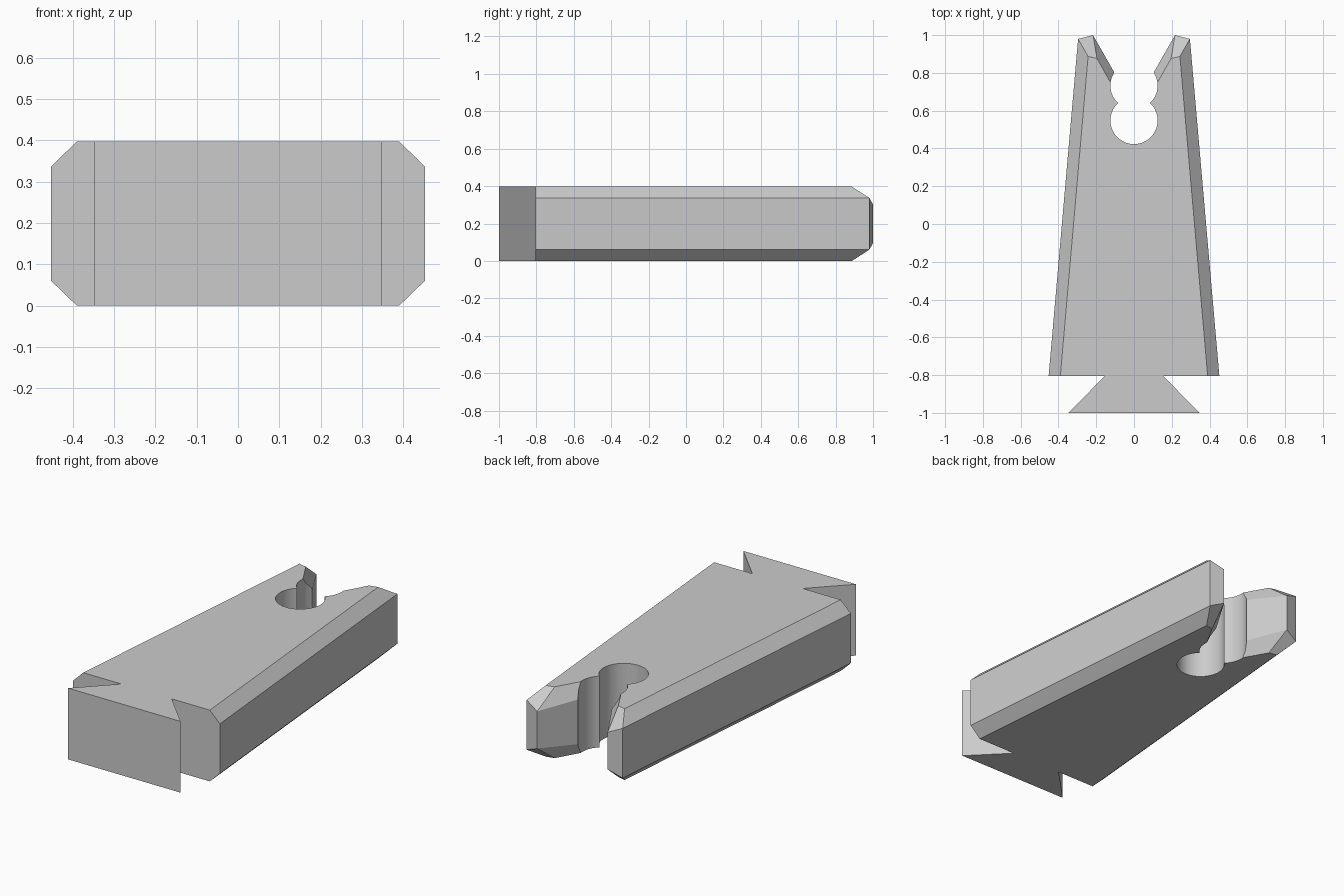
import bpy
import bmesh

default = bpy.data.objects.get("Cube")
if default:
    bpy.data.objects.remove(default, do_unlink=True)

HEIGHT = 0.397

grey = bpy.data.materials.new("plain grey")
grey.use_nodes = True
colour = (0.6, 0.6, 0.6, 1)
grey.diffuse_color = colour
grey.node_tree.nodes["Principled BSDF"].inputs["Base Color"].default_value = colour

# Half outline: widest point, capped point, depth of the chamfer
half = [
    ((0.347, -1.0), (0.347, -1.0), 0.06),       # dovetail foot
    ((0.155, -0.805), (0.155, -0.805), 0.06),   # dovetail neck
    ((0.452, -0.805), (0.39, -0.805), 0.06),    # front shoulder
    ((0.296, 0.98), (0.243, 0.887), 0.06),      # outer prong tip
    ((0.217, 1.0), (0.196, 0.876), 0.095),      # inner prong tip
]
notch = ((0, 0.619), (0, 0.53), 0.055)
mirrored = [((-w[0], w[1]), (-c[0], c[1]), d) for w, c, d in reversed(half)]
outline = half + [notch] + mirrored


def make_object(name, bm):
    bmesh.ops.recalc_face_normals(bm, faces=bm.faces)
    mesh = bpy.data.meshes.new(name)
    bm.to_mesh(mesh)
    bm.free()
    obj = bpy.data.objects.new(name, mesh)
    bpy.context.collection.objects.link(obj)
    mesh.materials.append(grey)
    return obj


# Wedge body: four stacked rings joined by walls and closed by caps
bm = bmesh.new()
rings = [
    [bm.verts.new((*c, 0)) for w, c, d in outline],
    [bm.verts.new((*w, d)) for w, c, d in outline],
    [bm.verts.new((*w, HEIGHT - d)) for w, c, d in outline],
    [bm.verts.new((*c, HEIGHT)) for w, c, d in outline],
]
count = len(outline)
for low, high in zip(rings, rings[1:]):
    for i in range(count):
        j = (i + 1) % count
        bm.faces.new((low[i], low[j], high[j], high[i]))
bm.faces.new(rings[0])
bm.faces.new(rings[-1])
body = make_object("forked_wedge_body", bm)

# Two overlapping round sockets through the fork
cutters = []
for name, y in (("deep_socket_cutter", 0.548), ("entry_socket_cutter", 0.733)):
    bm = bmesh.new()
    bmesh.ops.create_cone(bm, cap_ends=True, segments=64, radius1=0.125,
                          radius2=0.125, depth=1)
    bmesh.ops.translate(bm, verts=bm.verts, vec=(0, y, HEIGHT / 2))
    cutter = make_object(name, bm)
    cutter.hide_render = True
    cutters.append(cutter)
    cut = body.modifiers.new(name, "BOOLEAN")
    cut.operation = "DIFFERENCE"
    cut.solver = "EXACT"
    cut.object = cutter

bpy.ops.object.select_all(action="DESELECT")
bpy.context.view_layer.objects.active = body
body.select_set(True)
for modifier in list(body.modifiers):
    bpy.ops.object.modifier_apply(modifier=modifier.name)
for cutter in cutters:
    bpy.data.objects.remove(cutter, do_unlink=True)

bpy.ops.object.shade_smooth_by_angle(angle=0.3)
